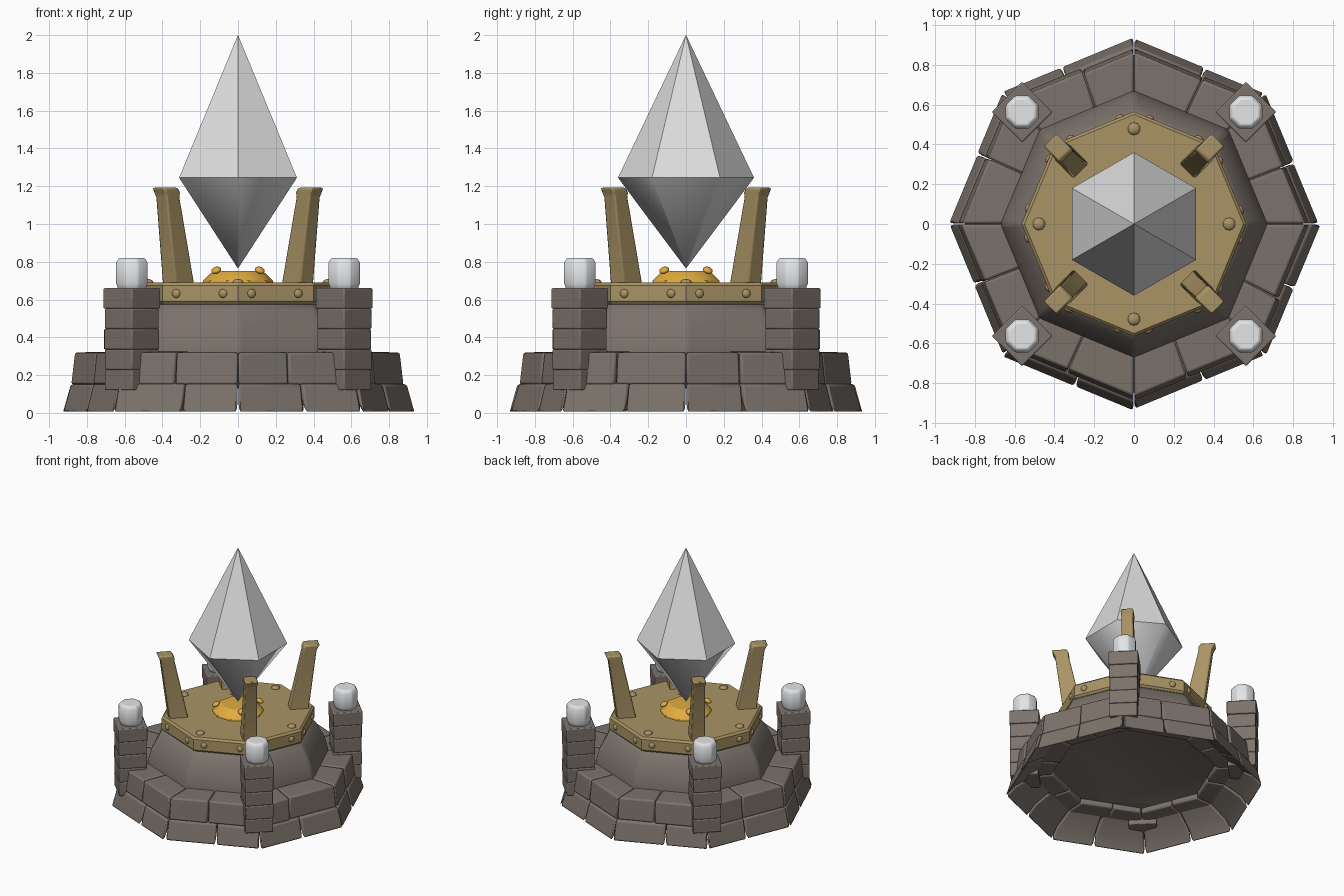
import bpy, math, random
from mathutils import Vector

random.seed(4)
if "Cube" in bpy.data.objects:
    bpy.data.objects.remove(bpy.data.objects["Cube"])


def material(name, rgb):
    m = bpy.data.materials.new(name)
    m.use_nodes = True
    m.diffuse_color = (*rgb, 1)
    bsdf = next(n for n in m.node_tree.nodes if n.type == 'BSDF_PRINCIPLED')
    bsdf.inputs["Base Color"].default_value = (*rgb, 1)
    return m


STONE = material("warm_grey_stone", (0.20, 0.17, 0.147))
GOLD = material("dull_gold", (0.40, 0.295, 0.13))
BRIGHT = material("bright_gold", (0.75, 0.41, 0.05))
CRYSTAL = material("pale_crystal", (0.72, 0.72, 0.72))
LAMP = material("lamp_white", (0.82, 0.84, 0.86))


def loft(name, rings, mat, bevel=0.0, smooth=30):
    """Skin equal-sized rings of points and close both ends."""
    n = len(rings[0])
    verts = [p for ring in rings for p in ring]
    faces = [[i * n + j, i * n + (j + 1) % n, (i + 1) * n + (j + 1) % n, (i + 1) * n + j]
             for i in range(len(rings) - 1) for j in range(n)]
    last = (len(rings) - 1) * n
    faces += [list(range(n))[::-1], list(range(last, last + n))]
    me = bpy.data.meshes.new(name)
    me.from_pydata(verts, [], faces)
    me.materials.append(mat)
    for p in me.polygons:
        p.use_smooth = True
    me.set_sharp_from_angle(angle=math.radians(smooth))
    ob = bpy.data.objects.new(name, me)
    bpy.context.collection.objects.link(ob)
    if bevel:
        b = ob.modifiers.new("bevel", 'BEVEL')
        b.width, b.segments = bevel, 2
        b.angle_limit = math.radians(35)
    return ob


def polar(r, deg, z):
    a = math.radians(deg)
    return Vector((r * math.cos(a), r * math.sin(a), z))


def lathe(name, profile, mat, n=8, start=0, centre=(0, 0), **kw):
    c = Vector((*centre, 0))
    rings = [[polar(r, start + 360 * j / n, z) + c for j in range(n)] for r, z in profile]
    return loft(name, rings, mat, **kw)


def on_side(r, k, t, z):
    """Point at fraction t along side k of an octagon."""
    return polar(r, 45 * k, z).lerp(polar(r, 45 * k + 45, z), t)


def bolt(name, pos, direction, mat, r=0.026):
    bpy.ops.mesh.primitive_uv_sphere_add(segments=10, ring_count=6, radius=r, location=pos)
    ob = bpy.context.object
    ob.name = name
    ob.scale = (1, 1, 0.6)
    ob.rotation_euler = Vector(direction).to_track_quat('Z', 'Y').to_euler()
    ob.data.materials.append(mat)
    bpy.ops.object.shade_smooth()


def stone_ring(name, section, splits):
    """Ring of bevelled stone blocks following the octagon."""
    gap = 0.004
    for k in range(8):
        cuts = [0] + [s + random.uniform(-0.06, 0.06) for s in splits] + [1]
        for i, (a, b) in enumerate(zip(cuts, cuts[1:])):
            d = random.uniform(-0.008, 0.006)
            rings = [[on_side(r + d, k, t, z) for r, z in section]
                     for t in (a + gap, b - gap)]
            loft(f"{name}_{k}_{i}", rings, STONE, bevel=0.012)


# Stepped stone base, hollow underneath
stone_ring("lower_step_stone",
           [(0.937, 0), (0.895, 0.15), (0.66, 0.2), (0.87, 0.08)], [0.5])
stone_ring("upper_step_stone",
           [(0.888, 0.15), (0.868, 0.32), (0.6, 0.325), (0.6, 0.16)], [0.42])
lathe("step_core", [(0.70, 0.2), (0.85, 0.13), (0.85, 0.31), (0.64, 0.315)], STONE)

# Central drum
lathe("drum", [(0.67, 0.2), (0.67, 0.33), (0.645, 0.43), (0.58, 0.55), (0.53, 0.59)],
      STONE, bevel=0.015, smooth=40)

# Gold plate with bolts round the rim and on top
lathe("gold_plate", [(0.55, 0.575), (0.565, 0.59), (0.565, 0.675), (0.55, 0.69)], GOLD)
for k in range(8):
    out = polar(1, 45 * k + 22.5, 0)
    for t in (0.18, 0.8):
        bolt("rim_bolt", on_side(0.565, k, t, 0.632), out, GOLD, 0.024)
for k in range(4):
    bolt("top_bolt", polar(0.478, 90 * k, 0.69), (0, 0, 1), GOLD, 0.032)

# Bright boss under the crystal
lathe("boss", [(0.19, 0.68), (0.185, 0.70), (0.15, 0.735), (0.12, 0.752)], BRIGHT, n=10)
for k in range(4):
    d = polar(0.163, 45 + 90 * k, 0.755)
    bolt("boss_stud", d, (d.x, d.y, 0.3), BRIGHT, 0.028)

# Four leaning prongs, as (radius, half depth, half width, height)
PRONG = [(0.445, 0.07, 0.052, 0.68), (0.525, 0.05, 0.042, 1.14),
         (0.53, 0.055, 0.046, 1.165), (0.545, 0.055, 0.046, 1.192)]
for k in range(4):
    u = polar(1, 45 + 90 * k, 0)
    v = Vector((-u.y, u.x, 0))
    rings = [[u * (r + sx * hr) + v * (sy * hw) + Vector((0, 0, z))
              for sx, sy in ((-1, -1), (1, -1), (1, 1), (-1, 1))]
             for r, hr, hw, z in PRONG]
    loft(f"prong_{k}", rings, GOLD, bevel=0.01)

# Corner pillars of stacked stones, each with a lamp
COURSES = 5
for k in range(4):
    c = polar(0.795, 45 + 90 * k, 0)
    z, step = 0.12, 0.54 / COURSES
    for i in range(COURSES):
        r = 0.153 if i == COURSES - 1 else random.uniform(0.143, 0.15)
        lathe(f"pillar_{k}_stone_{i}", [(r, z), (r, z + step)], STONE,
              n=4, centre=c.xy, bevel=0.007)
        z += step
    lathe(f"lamp_{k}", [(0.078, 0.655), (0.09, 0.685), (0.09, 0.795), (0.074, 0.82)],
          LAMP, start=22.5, centre=c.xy, bevel=0.008, smooth=50)

# Floating crystal: flat upper facets, softly shaded lower point
crown = lathe("crystal_top", [(0.36, 1.245), (0.0005, 2.0)], CRYSTAL, n=6, start=30)
lathe("crystal_point", [(0.0005, 0.765), (0.36, 1.245)], CRYSTAL, n=6, start=30, smooth=65)
